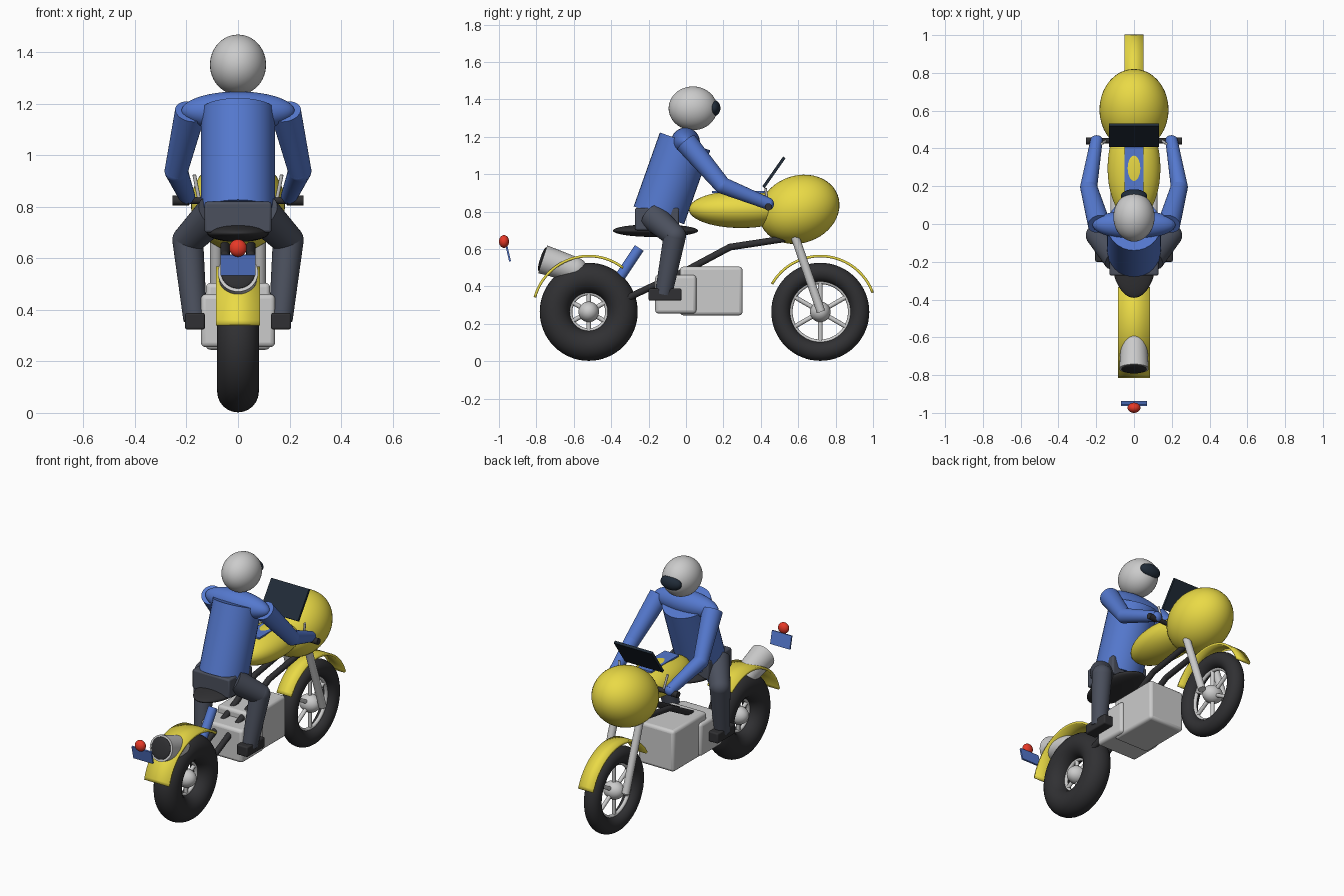
import bpy, math
from mathutils import Vector

if "Cube" in bpy.data.objects:
    bpy.data.objects.remove(bpy.data.objects["Cube"])

def mat(name, c):
    m = bpy.data.materials.new(name)
    m.diffuse_color = (*c, 1)
    m.use_nodes = True
    m.node_tree.nodes["Principled BSDF"].inputs["Base Color"].default_value = m.diffuse_color
    return m

YELLOW = mat("yellow", (0.82, 0.70, 0.06))
BLUE = mat("blue", (0.09, 0.19, 0.62))
RUBBER = mat("rubber", (0.03, 0.03, 0.033))
TROUSER = mat("trousers", (0.07, 0.08, 0.11))
GLASS = mat("glass", (0.015, 0.025, 0.04))
RED = mat("red", (0.8, 0.04, 0.02))

def finish(name, m=None, smooth=True):
    o = bpy.context.object
    o.name = name
    if m:
        o.data.materials.append(m)
    if smooth:
        bpy.ops.object.shade_smooth_by_angle(angle=math.radians(35))
    return o

def ball(name, loc, size, m=None, tilt=0):
    bpy.ops.mesh.primitive_uv_sphere_add(segments=40, ring_count=24, radius=1, location=loc,
                                         rotation=(math.radians(tilt), 0, 0))
    bpy.context.object.scale = size
    return finish(name, m)

def limb(name, a, b, r1, r2=None, m=None):
    a, b = Vector(a), Vector(b)
    d = b - a
    bpy.ops.mesh.primitive_cone_add(vertices=32, radius1=r1, radius2=r1 if r2 is None else r2,
                                    depth=d.length, location=(a + b) / 2)
    o = bpy.context.object
    o.rotation_euler = d.to_track_quat('Z', 'Y').to_euler()
    return finish(name, m)

def box(name, loc, size, m=None, bevel=0, tilt=0):
    bpy.ops.mesh.primitive_cube_add(size=1, location=loc, rotation=(math.radians(tilt), 0, 0))
    o = bpy.context.object
    o.scale = size
    bpy.ops.object.transform_apply(location=False, rotation=False, scale=True)
    if bevel:
        b = o.modifiers.new("bevel", 'BEVEL')
        b.width, b.segments = bevel, 3
    return finish(name, m, bool(bevel))

def ring(name, loc, major, minor, m=None):
    bpy.ops.mesh.primitive_torus_add(major_segments=64, minor_segments=24, major_radius=major,
                                     minor_radius=minor, location=loc, rotation=(0, math.pi / 2, 0))
    return finish(name, m)

def fender(name, y, z, r, half, a0, a1):
    n, vs, fs = 32, [], []
    for i in range(n + 1):
        a = math.radians(a0 + (a1 - a0) * i / n)
        for s in (-half, half):
            vs.append((s, y + r * math.cos(a), z + r * math.sin(a)))
        if i < n:
            k = 2 * i
            fs.append((k, k + 1, k + 3, k + 2))
    me = bpy.data.meshes.new(name)
    me.from_pydata(vs, [], fs)
    o = bpy.data.objects.new(name, me)
    bpy.context.collection.objects.link(o)
    bpy.context.view_layer.objects.active = o
    bpy.ops.object.select_all(action='DESELECT')
    o.select_set(True)
    s = o.modifiers.new("thick", 'SOLIDIFY')
    s.thickness, s.offset = 0.014, 0
    return finish(name, YELLOW)

# wheels with spokes, rim and hub, plus fenders
for tag, y, major, minor, half, a0, a1 in (("rear", -0.52, 0.181, 0.081, 0.085, 52, 165),
                                           ("front", 0.718, 0.211, 0.051, 0.05, 20, 150)):
    c = Vector((0, y, 0.264))
    ring(tag + "_tyre", c, major, minor, RUBBER)
    ring(tag + "_rim", c, major - minor, 0.012)
    ball(tag + "_hub", c, (0.065, 0.055, 0.055))
    for i in range(6):
        a = math.radians(60 * i + 30)
        limb(tag + "_spoke", c, c + Vector((0, math.cos(a), math.sin(a))) * (major - minor), 0.012)
    fender(tag + "_fender", y, 0.264, 0.298, half, a0, a1)

# body
ball("fairing", (0, 0.605, 0.812), (0.183, 0.22, 0.18), YELLOW, 20)
ball("tank", (0, 0.295, 0.812), (0.14, 0.28, 0.1), YELLOW)
box("tank_stripe", (0, 0.28, 0.904), (0.1, 0.28, 0.01), BLUE)
ball("seat", (0, -0.163, 0.698), (0.12, 0.228, 0.034), RUBBER)
box("windscreen", (0, 0.47, 1.01), (0.264, 0.016, 0.195), GLASS, 0, -35)
box("engine", (0, 0.135, 0.375), (0.25, 0.335, 0.26), None, 0.018)
box("gearbox", (0, -0.055, 0.358), (0.288, 0.22, 0.206), None, 0.018)
limb("shock", (0, -0.36, 0.44), (0, -0.25, 0.605), 0.028, None, BLUE)

# exhaust and tail
limb("exhaust", (0, -0.766, 0.545), (0, -0.6, 0.49), 0.078, 0.068)
ball("exhaust_nose", (0, -0.6, 0.49), (0.068, 0.075, 0.068), None, -18)
ball("exhaust_opening", (0, -0.768, 0.546), (0.066, 0.012, 0.066), RUBBER, -18)
ball("tail_light", (0, -0.973, 0.64), (0.034, 0.027, 0.034), RED)
box("number_plate", (0, -0.95, 0.574), (0.137, 0.01, 0.082), BLUE, 0, 13)

# handlebar
limb("handlebar", (-0.255, 0.44, 0.825), (0.255, 0.44, 0.825), 0.014, None, RUBBER)

# rider body
limb("torso", (0, -0.145, 0.78), (0, -0.005, 1.175), 0.143, None, BLUE)
ball("shoulders", (0, -0.003, 1.172), (0.22, 0.077, 0.076), BLUE)
box("pelvis", (0, -0.155, 0.76), (0.26, 0.235, 0.12), TROUSER, 0.01)
ball("helmet", (0, 0.037, 1.352), (0.109, 0.13, 0.117))
ball("visor", (0, 0.148, 1.353), (0.07, 0.036, 0.043), GLASS)

for s in (-1, 1):
    # forks, frame and levers
    limb("fork", (s * 0.085, 0.55, 0.76), (s * 0.085, 0.722, 0.264), 0.023)
    path = [(0.53, 0.655), (0.235, 0.61), (0.02, 0.495), (-0.34, 0.325)]
    for p, q in zip(path, path[1:]):
        limb("frame_tube", (s * 0.05, *p), (s * 0.05, *q), 0.018, None, RUBBER)
    for p in path[1:3]:
        ball("frame_joint", (s * 0.05, *p), (0.018,) * 3, RUBBER)
    limb("lever", (s * 0.15, 0.44, 0.825), (s * 0.17, 0.425, 0.925), 0.007)
    limb("grip", (s * 0.19, 0.44, 0.825), (s * 0.255, 0.44, 0.825), 0.019, None, RUBBER)
    # arms
    shoulder, elbow, hand = (s * 0.185, 0, 1.17), (s * 0.24, 0.195, 0.94), (s * 0.198, 0.445, 0.84)
    limb("upper_arm", shoulder, elbow, 0.06, 0.045, BLUE)
    ball("elbow", elbow, (0.045,) * 3, BLUE)
    limb("forearm", elbow, hand, 0.045, 0.032, BLUE)
    ball("hand", hand, (0.032, 0.025, 0.032), BLUE)
    # legs
    hip, knee, ankle = (s * 0.09, -0.18, 0.775), (s * 0.195, -0.06, 0.67), (s * 0.166, -0.12, 0.36)
    limb("thigh", hip, knee, 0.075, 0.06, TROUSER)
    ball("knee", knee, (0.06,) * 3, TROUSER)
    limb("shin", knee, ankle, 0.06, 0.046, TROUSER)
    box("boot", (s * 0.167, -0.112, 0.356), (0.077, 0.176, 0.064), RUBBER, 0.008)
